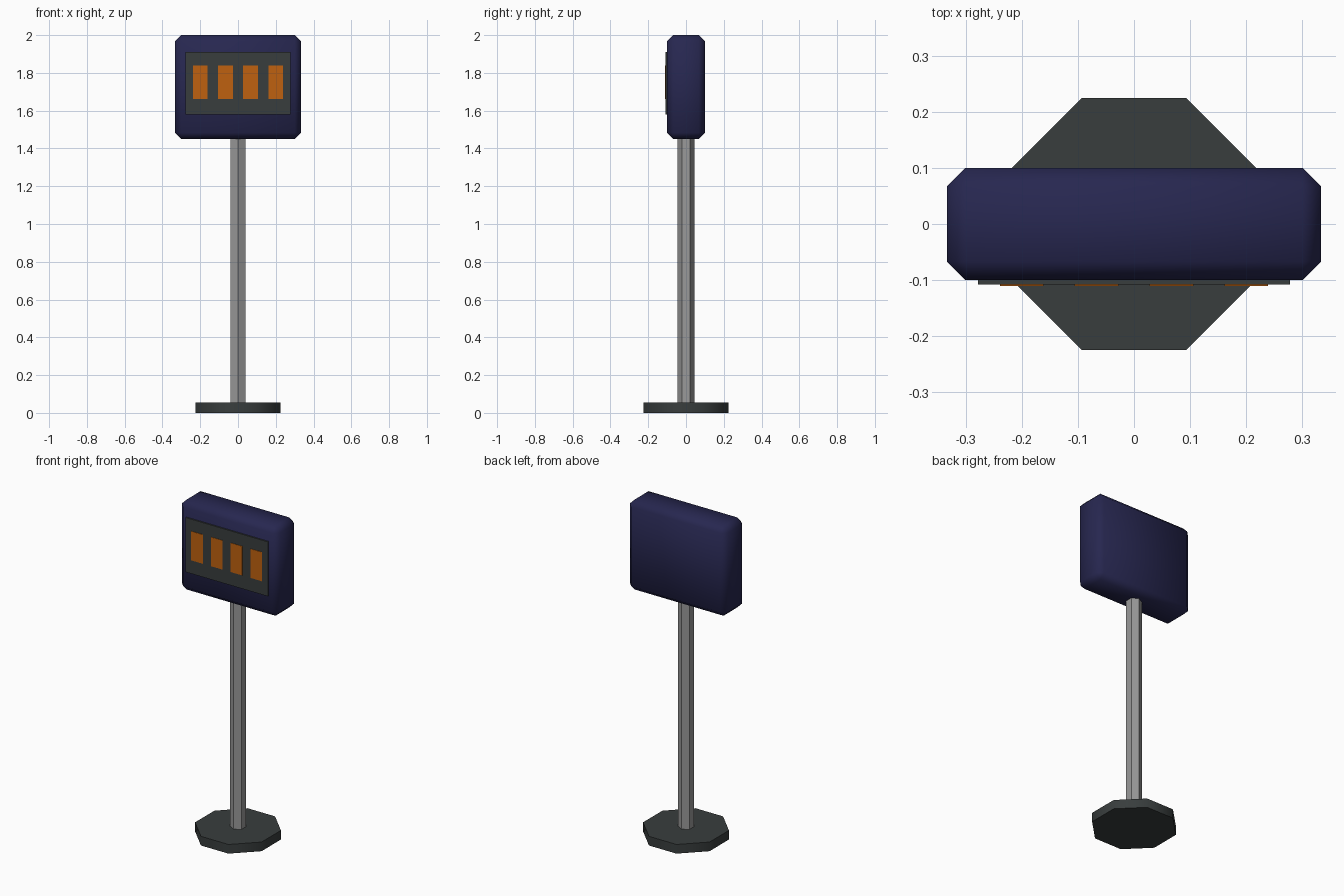
import bpy
import math

if "Cube" in bpy.data.objects:
    bpy.data.objects.remove(bpy.data.objects["Cube"], do_unlink=True)


def material(name, rgb):
    m = bpy.data.materials.new(name)
    m.use_nodes = True
    m.diffuse_color = (*rgb, 1)
    m.node_tree.nodes["Principled BSDF"].inputs["Base Color"].default_value = (*rgb, 1)
    return m


navy = material("navy", (0.02, 0.02, 0.08))
charcoal = material("charcoal", (0.04, 0.047, 0.047))
steel = material("steel grey", (0.32, 0.32, 0.32))
amber = material("amber", (0.52, 0.12, 0.005))


def finish(name, mat, smooth=False):
    ob = bpy.context.object
    ob.name = name
    ob.data.materials.append(mat)
    if smooth:
        bpy.ops.object.shade_smooth_by_angle(angle=math.radians(50))
    return ob


def prism(name, mat, sides, radius, bottom, top, turn=0, smooth=False):
    bpy.ops.mesh.primitive_cylinder_add(
        vertices=sides, radius=radius, depth=top - bottom,
        location=(0, 0, (bottom + top) / 2), rotation=(0, 0, turn))
    return finish(name, mat, smooth)


def box(name, mat, centre, size, bevel=0):
    bpy.ops.mesh.primitive_cube_add(size=1, location=centre)
    ob = bpy.context.object
    ob.scale = size
    bpy.ops.object.transform_apply(location=False, rotation=False, scale=True)
    if bevel:
        mod = ob.modifiers.new("chamfer", "BEVEL")
        mod.width = bevel
        mod.segments = 1
        bpy.ops.object.modifier_apply(modifier=mod.name)
    return finish(name, mat, smooth=bevel > 0)


# Octagonal foot with flat sides facing the axes, and a hexagonal post
prism("base", charcoal, 8, 0.225 / math.cos(math.pi / 8), 0, 0.056,
      turn=math.pi / 8, smooth=True)
prism("pole", steel, 6, 0.0445, 0.05, 1.5)

# Chamfered display housing
box("housing", navy, (0, 0, 1.725), (0.667, 0.2, 0.55), bevel=0.033)

# Dark screen with four lit digit blocks
box("screen", charcoal, (0, -0.1, 1.745), (0.556, 0.0165, 0.333))
for i in range(4):
    box(f"digit_{i + 1}", amber, ((i - 1.5) * 0.1333, -0.106, 1.75),
        (0.078, 0.0095, 0.178))
